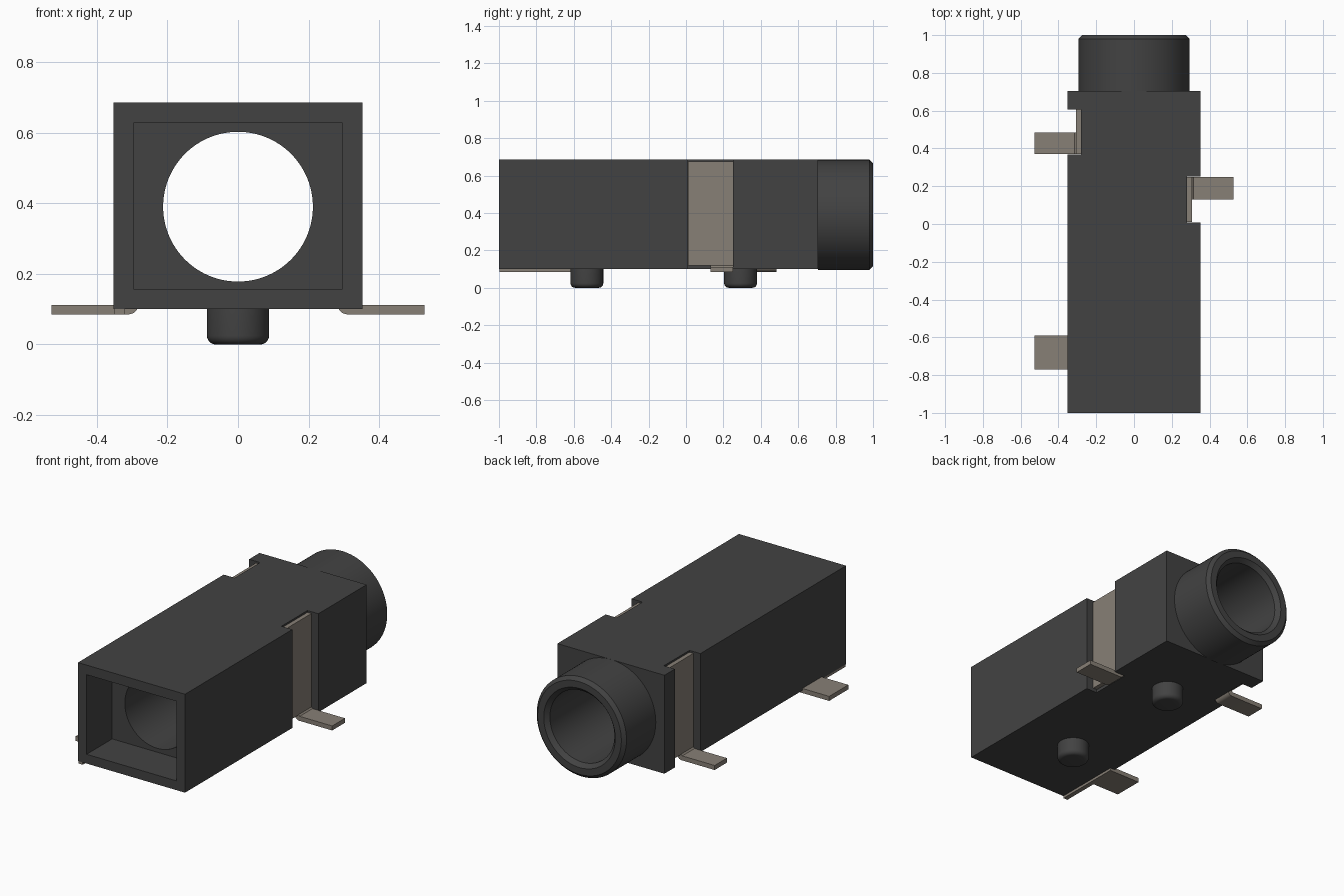
import bpy, bmesh, math
from mathutils import Matrix

cube = bpy.data.objects.get("Cube")
if cube:
    bpy.data.objects.remove(cube, do_unlink=True)


def material(name, rgb, rough):
    m = bpy.data.materials.new(name)
    m.use_nodes = True
    m.diffuse_color = (*rgb, 1)
    bsdf = m.node_tree.nodes["Principled BSDF"]
    bsdf.inputs["Base Color"].default_value = (*rgb, 1)
    bsdf.inputs["Roughness"].default_value = rough
    return m


PLASTIC = material("dark plastic", (0.055, 0.055, 0.055), 0.6)
METAL = material("dull metal", (0.245, 0.215, 0.18), 0.5)


def finish(name, bm, mat, smooth=False):
    bmesh.ops.recalc_face_normals(bm, faces=bm.faces)
    me = bpy.data.meshes.new(name)
    bm.to_mesh(me)
    bm.free()
    me.materials.append(mat)
    ob = bpy.data.objects.new(name, me)
    bpy.context.collection.objects.link(ob)
    if smooth:
        bpy.ops.object.select_all(action='DESELECT')
        ob.select_set(True)
        bpy.context.view_layer.objects.active = ob
        bpy.ops.object.shade_smooth_by_angle(angle=math.radians(30))
    return ob


def add_box(bm, lo, hi):
    size = [b - a for a, b in zip(lo, hi)]
    mid = [(a + b) / 2 for a, b in zip(lo, hi)]
    bmesh.ops.create_cube(bm, size=1, matrix=Matrix.Translation(mid) @ Matrix.Diagonal((*size, 1)))


def box(name, lo, hi, mat):
    bm = bmesh.new()
    add_box(bm, lo, hi)
    return finish(name, bm, mat)


def lathe(name, profile, matrix, mat, steps=96):
    """Spin (radius, height) points about local z, then place with matrix."""
    bm = bmesh.new()
    verts = [bm.verts.new((r, 0, h)) for r, h in profile]
    edges = [bm.edges.new(p) for p in zip(verts, verts[1:])]
    bmesh.ops.spin(bm, geom=verts + edges, cent=(0, 0, 0), axis=(0, 0, 1),
                   angle=math.tau, steps=steps, use_duplicate=False)
    bmesh.ops.remove_doubles(bm, verts=bm.verts, dist=1e-5)
    bm.transform(matrix)
    return finish(name, bm, mat, True)


def carve(ob, cutters):
    """Subtract the cutters, bake the result and delete them."""
    for c in cutters:
        c.hide_render = True
        mod = ob.modifiers.new("cut", 'BOOLEAN')
        mod.operation, mod.solver, mod.object = 'DIFFERENCE', 'EXACT', c
    dg = bpy.context.evaluated_depsgraph_get()
    baked = bpy.data.meshes.new_from_object(ob.evaluated_get(dg))
    ob.modifiers.clear()
    ob.data = baked
    for c in cutters:
        bpy.data.objects.remove(c, do_unlink=True)


W, BOTTOM, TOP, SHOULDER = 0.352, 0.1, 0.685, 0.705
AXIS_Z, BORE = 0.39, 0.212
to_y = Matrix.Translation((0, 0, AXIS_Z)) @ Matrix.Rotation(-math.pi / 2, 4, 'X')

# Housing with rectangular rear pocket, through bore and two side notches
housing = box("housing", (-W, -1, BOTTOM), (W, SHOULDER, TOP), PLASTIC)
bm = bmesh.new()
bmesh.ops.create_cone(bm, cap_ends=True, segments=96, radius1=BORE, radius2=BORE, depth=3, matrix=to_y)
carve(housing, [
    box("pocket_cutter", (-0.295, -1.1, 0.155), (0.295, -0.76, 0.628), PLASTIC),
    finish("bore_cutter", bm, PLASTIC),
    box("left_notch_cutter", (0.28, 0.008, 0), (0.5, 0.252, 1), PLASTIC),
    box("right_notch_cutter", (-0.5, 0.368, 0), (-0.28, 0.607, 1), PLASTIC),
])
bpy.ops.object.select_all(action='DESELECT')
housing.select_set(True)
bpy.context.view_layer.objects.active = housing
bpy.ops.object.shade_smooth_by_angle(angle=math.radians(30))

# Round barrel with bevelled lips
lathe("barrel", [(BORE, SHOULDER), (BORE, 0.975), (0.235, 1), (0.275, 1),
                 (0.295, 0.98), (0.295, SHOULDER)], to_y, PLASTIC)

# Locating pegs with rounded tips
R, F = 0.088, 0.025
tip = [(R - F + F * math.sin(a), F - F * math.cos(a))
       for a in (math.radians(15 * i) for i in range(7))]
for name, y in (("front_peg", -0.53), ("back_peg", 0.292)):
    lathe(name, [(0, 0)] + tip + [(R, BOTTOM + 0.005)], Matrix.Translation((0, y, 0)), PLASTIC, 48)


def terminal(name, side, wall, foot):
    """Upright strip in a notch, bent outward into a narrower foot."""
    inner, outer, tip_x, low, high = 0.281, 0.307, 0.528, 0.085, 0.112
    bend = 0.03
    arc = [(inner + bend - bend * math.cos(a), low + bend - bend * math.sin(a))
           for a in (math.radians(15 * i) for i in range(7))]
    profile = arc + [(tip_x, low), (tip_x, high), (outer + 0.008, high),
                     (outer, high + 0.008), (inner, high + 0.008)]
    bm = bmesh.new()
    face = bm.faces.new([bm.verts.new((side * x, foot[0], z)) for x, z in profile])
    ext = bmesh.ops.extrude_face_region(bm, geom=[face])
    new = [v for v in ext["geom"] if isinstance(v, bmesh.types.BMVert)]
    bmesh.ops.translate(bm, verts=new, vec=(0, foot[1] - foot[0], 0))
    xs = sorted((side * inner, side * outer))
    add_box(bm, (xs[0], wall[0], high + 0.006), (xs[1], wall[1], 0.675))
    return finish(name, bm, METAL, True)


terminal("left_terminal", 1, (0.01, 0.25), (0.13, 0.25))
terminal("right_terminal", -1, (0.37, 0.605), (0.37, 0.485))

# Flat front terminal: thin rail under the housing plus an outward foot
box("front_terminal_rail", (-0.35, -0.998, 0.085), (-0.322, -0.59, 0.105), METAL)
box("front_terminal_foot", (-0.528, -0.77, 0.085), (-0.33, -0.59, 0.112), METAL)
